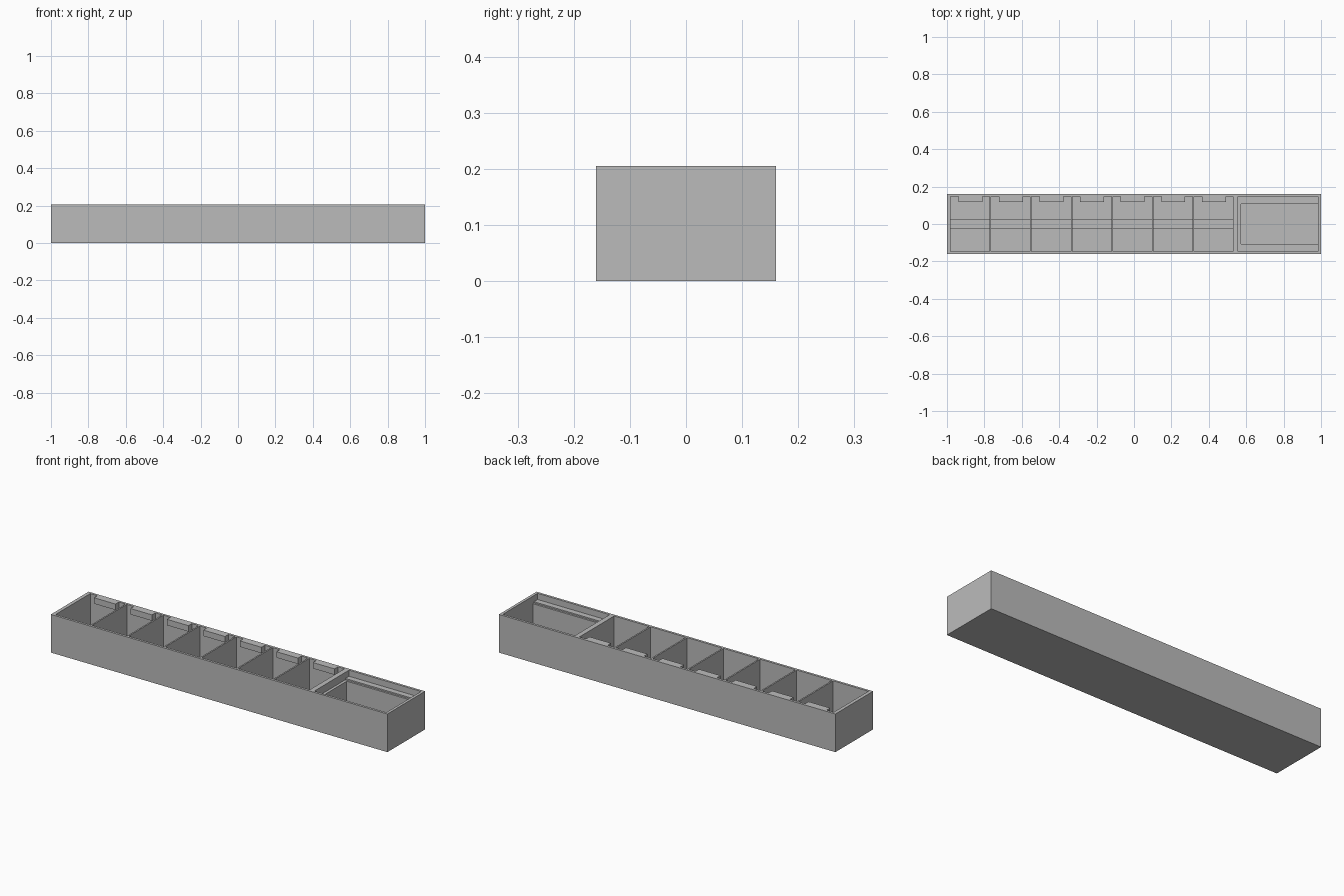
import bpy

if "Cube" in bpy.data.objects:
    bpy.data.objects.remove(bpy.data.objects["Cube"], do_unlink=True)

grey = bpy.data.materials.new("plain grey")
grey.use_nodes = True
colour = (0.5, 0.5, 0.5, 1)
grey.diffuse_color = colour
grey.node_tree.nodes["Principled BSDF"].inputs["Base Color"].default_value = colour

HEIGHT, DEPTH = 0.205, 0.16      # outer height, half depth
INNER = 0.147                    # half depth of the cavities
FLOOR = 0.02
LEFT, WIDTH, PITCH, COUNT = -0.981, 0.209, 0.217, 7


def box(name, x0, x1, y0, y1, z0, z1):
    bpy.ops.mesh.primitive_cube_add(
        size=1, location=((x0 + x1) / 2, (y0 + y1) / 2, (z0 + z1) / 2))
    ob = bpy.context.object
    ob.name = name
    ob.scale = (x1 - x0, y1 - y0, z1 - z0)
    bpy.ops.object.transform_apply(location=True, rotation=False, scale=True)
    ob.data.materials.append(grey)
    return ob


tray = box("tray", -1, 1, -DEPTH, DEPTH, 0, HEIGHT)


def hollow(x0, x1, half_y, bottom):
    """Cut a pocket into the tray from above."""
    cutter = box("cutter", x0, x1, -half_y, half_y, bottom, HEIGHT + 0.1)
    cutter.hide_render = True
    mod = tray.modifiers.new("pocket", 'BOOLEAN')
    mod.operation = 'DIFFERENCE'
    mod.solver = 'EXACT'
    mod.object = cutter
    bpy.context.view_layer.objects.active = tray
    bpy.ops.object.modifier_apply(modifier=mod.name)
    bpy.data.objects.remove(cutter, do_unlink=True)


# Row of small compartments, each with a label tab and a floor rib
for i in range(COUNT):
    x = LEFT + i * PITCH
    hollow(x, x + WIDTH, INNER, FLOOR)
    box("label_tab", x + 0.042, x + 0.17, 0.118, INNER, HEIGHT - 0.032, HEIGHT)
    box("floor_rib", x, x + WIDTH, -0.024, 0.024, FLOOR, FLOOR + 0.01)

# Large compartment with stepped ledges
hollow(0.557, 0.985, INNER, HEIGHT - 0.033)
hollow(0.557, 0.985, 0.116, HEIGHT - 0.04)
hollow(0.572, 0.985, 0.106, FLOOR)
